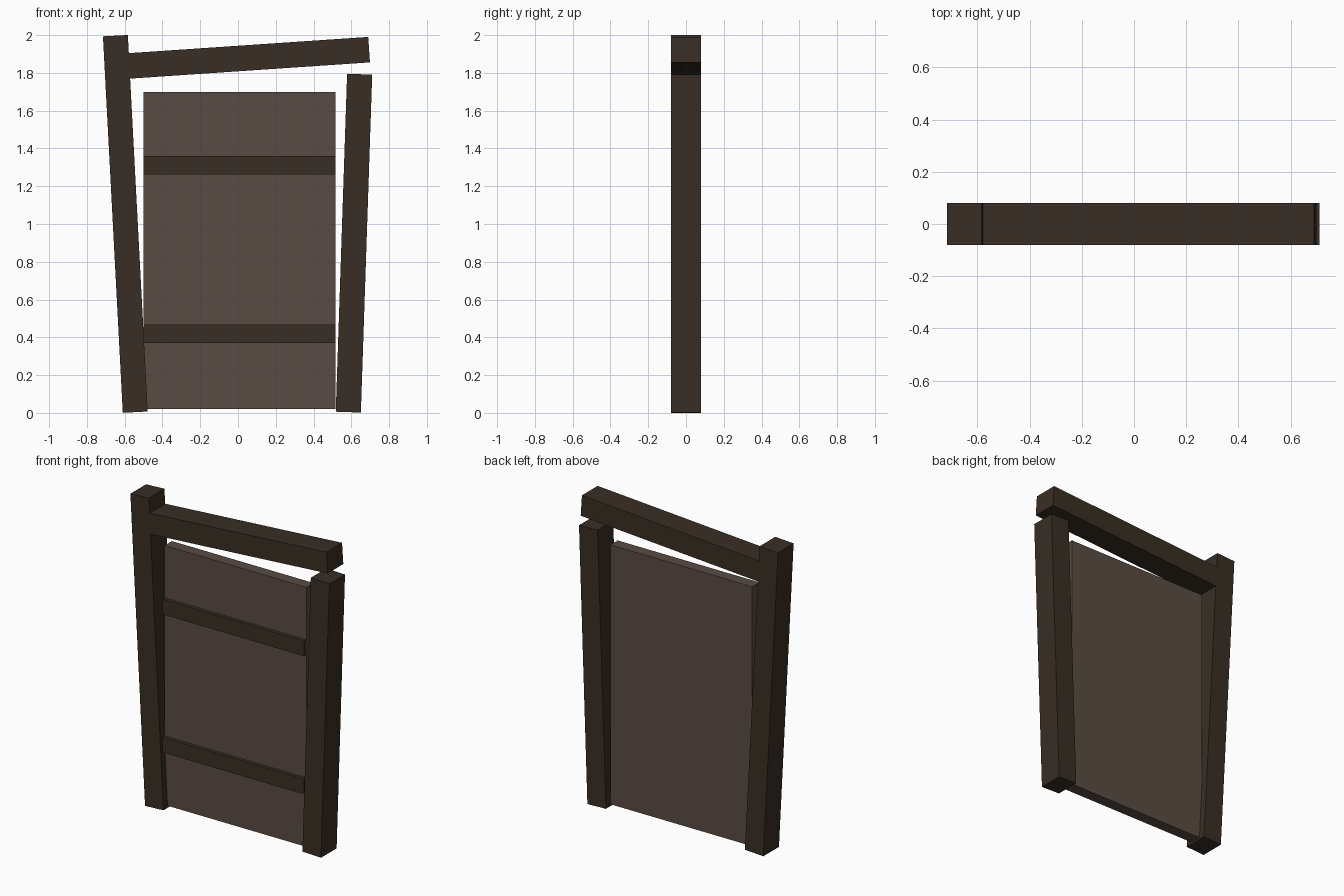
import bpy
from math import atan2
from mathutils import Vector

cube = bpy.data.objects.get("Cube")
if cube:
    bpy.data.objects.remove(cube, do_unlink=True)


def make_material(name, rgb):
    mat = bpy.data.materials.new(name)
    mat.use_nodes = True
    mat.diffuse_color = (*rgb, 1)
    mat.node_tree.nodes["Principled BSDF"].inputs["Base Color"].default_value = (*rgb, 1)
    return mat


dark_wood = make_material("dark_wood", (0.040, 0.028, 0.018))
brown_wood = make_material("brown_wood", (0.100, 0.072, 0.056))


def beam(name, start, end, width, y_front, y_back, mat):
    """Box running from start to end (x, z), width measured across it."""
    a, b = Vector(start), Vector(end)
    mid, run = (a + b) / 2, b - a
    bpy.ops.mesh.primitive_cube_add(size=1, location=(mid.x, (y_front + y_back) / 2, mid.y))
    obj = bpy.context.object
    obj.name = obj.data.name = name
    obj.scale = (width, y_back - y_front, run.length)
    obj.rotation_euler.y = atan2(run.x, run.y)
    obj.data.materials.append(mat)
    return obj


# Leaning posts and the crooked top rail
DEPTH = 0.08
beam("tall_post", (-0.544, 0.004), (-0.649, 1.997), 0.132, -DEPTH, DEPTH, dark_wood)
beam("short_post", (0.584, 0.004), (0.644, 1.793), 0.133, -DEPTH, DEPTH, dark_wood)
beam("top_rail", (-0.62, 1.834), (0.694, 1.923), 0.135, -DEPTH, DEPTH, dark_wood)

# Flat door panel
PANEL = 0.037
beam("door_panel", (0.008, 0.02), (0.008, 1.70), 1.015, -PANEL, PANEL, brown_wood)

# Cross battens on the front of the panel
for name, z in (("lower_batten", 0.418), ("upper_batten", 1.312)):
    beam(name, (-0.5, z), (0.515, z), 0.098, -0.06, -PANEL + 0.005, dark_wood)
